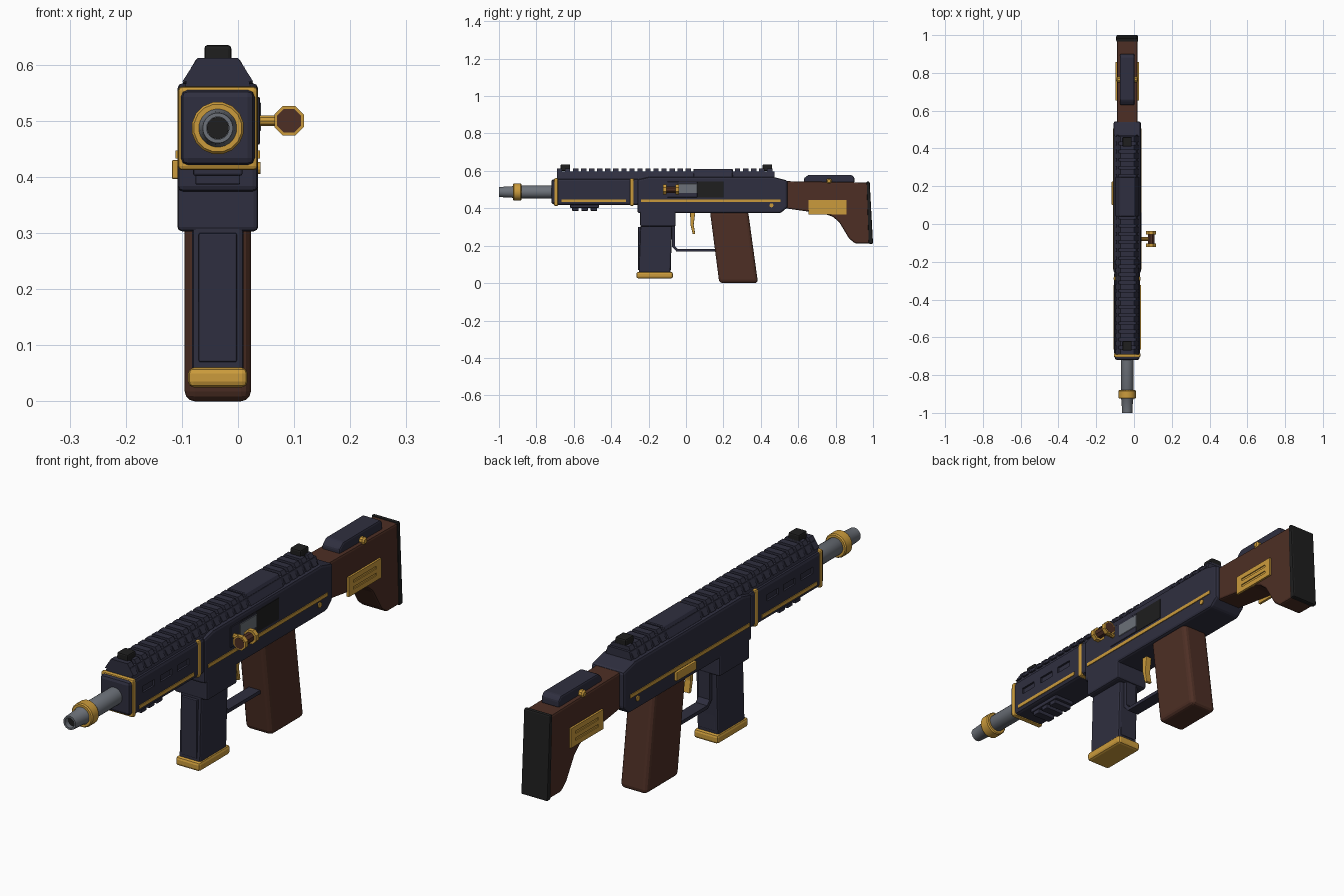
import bpy, bmesh, math
from mathutils import Vector

cube = bpy.data.objects.get("Cube")
if cube:
    bpy.data.objects.remove(cube, do_unlink=True)

CX = -0.036   # centre plane of the body
AXIS_Z = 0.487  # barrel height


def material(name, rgb):
    m = bpy.data.materials.new(name)
    m.use_nodes = True
    m.diffuse_color = (*rgb, 1)
    m.node_tree.nodes["Principled BSDF"].inputs["Base Color"].default_value = (*rgb, 1)
    return m


NAVY = material("navy", (0.028, 0.028, 0.05))
GOLD = material("gold", (0.6, 0.33, 0.045))
BROWN = material("brown wood", (0.075, 0.028, 0.018))
BLACK = material("black", (0.013, 0.013, 0.013))
STEEL = material("steel", (0.15, 0.165, 0.19))


def finish(name, bm, mat, bevel=0, segments=2):
    """Turn a bmesh into an object, rounding its edges if asked."""
    bmesh.ops.recalc_face_normals(bm, faces=bm.faces)
    if bevel:
        bmesh.ops.bevel(bm, geom=list(bm.edges), offset=bevel, segments=segments,
                        profile=0.5, affect='EDGES', clamp_overlap=True)
    mesh = bpy.data.meshes.new(name)
    bm.to_mesh(mesh)
    bm.free()
    mesh.materials.append(mat)
    ob = bpy.data.objects.new(name, mesh)
    bpy.context.collection.objects.link(ob)
    return ob


def prism(name, points, axis, a, b, mat, bevel=0, segments=2):
    """Extrude a side (y, z) profile along x, or a front (x, z) profile along y."""
    bm = bmesh.new()
    place = (lambda p, t: (t, *p)) if axis == 'X' else (lambda p, t: (p[0], t, p[1]))
    ends = [[bm.verts.new(place(p, t)) for p in points] for t in (a, b)]
    for end in ends:
        bm.faces.new(end)
    n = len(points)
    for i in range(n):
        j = (i + 1) % n
        bm.faces.new((ends[0][i], ends[0][j], ends[1][j], ends[1][i]))
    return finish(name, bm, mat, bevel, segments)


def box(name, x, y, z, mat, bevel=0, segments=2):
    pts = [(y[0], z[0]), (y[1], z[0]), (y[1], z[1]), (y[0], z[1])]
    return prism(name, pts, 'X', x[0], x[1], mat, bevel, segments)


def around(half):
    return (CX - half, CX + half)


def lathe(name, profile, origin, axis, sides, mat):
    """Spin (radius, distance) points about an axis; zero radius closes an end."""
    bm = bmesh.new()
    turn = Vector((0, 0, 1)).rotation_difference(Vector(axis)).to_matrix()
    rings = []
    for r, d in profile:
        ring = []
        for i in range(sides):
            t = math.tau * (i + 0.5) / sides
            v = turn @ Vector((r * math.cos(t), r * math.sin(t), d)) + Vector(origin)
            ring.append(bm.verts.new(v))
        rings.append(ring)
    for a, b in zip(rings, rings[1:]):
        for i in range(sides):
            j = (i + 1) % sides
            bm.faces.new((a[i], a[j], b[j], b[i]))
    bmesh.ops.remove_doubles(bm, verts=bm.verts, dist=1e-5)
    ob = finish(name, bm, mat)
    if sides > 12:
        bpy.ops.object.select_all(action='DESELECT')
        ob.select_set(True)
        bpy.context.view_layer.objects.active = ob
        bpy.ops.object.shade_smooth_by_angle(angle=math.radians(35))
    return ob


def cut(target, cutter):
    """Subtract a block and discard it."""
    cutter.hide_render = True
    mod = target.modifiers.new("cut", 'BOOLEAN')
    mod.object, mod.operation, mod.solver = cutter, 'DIFFERENCE', 'EXACT'
    bpy.context.view_layer.objects.active = target
    bpy.ops.object.modifier_apply(modifier=mod.name)
    bpy.data.objects.remove(cutter, do_unlink=True)


# Barrel with hollow muzzle and gold collar
muzzle = (CX, -1, AXIS_Z)
lathe("barrel", [(0, 0.05), (0.02, 0.05), (0.02, 0), (0.027, 0), (0.031, 0.07),
                 (0.034, 0.075), (0.034, 0.32), (0, 0.32)], muzzle, (0, 1, 0), 24, STEEL)
lathe("bore", [(0, 0.02), (0.0195, 0.02), (0.0195, 0.049), (0, 0.049)],
      muzzle, (0, 1, 0), 24, BLACK)
lathe("barrel_collar", [(0.03, 0.075), (0.043, 0.075), (0.047, 0.08), (0.047, 0.116),
                        (0.043, 0.121), (0.03, 0.121)], muzzle, (0, 1, 0), 16, GOLD)

# Handguard, nose and gold bands
handguard = box("handguard", around(0.069), (-0.695, -0.25), (0.417, 0.558), NAVY, 0.012)
box("handguard_nose", around(0.066), (-0.72, -0.67), (0.421, 0.555), NAVY, 0.013)
box("front_band", around(0.071), (-0.705, -0.684), (0.412, 0.561), GOLD, 0.007)
box("rear_band", around(0.0715), (-0.3, -0.278), (0.413, 0.56), GOLD, 0.007)
for side in (-1, 1):
    wall = CX + side * 0.069
    for y in (-0.605, -0.495, -0.39):
        cut(handguard, box("slot_cutter", (wall - 0.008, wall + 0.008),
                           (y - 0.036, y + 0.036), (0.488, 0.513), NAVY))

# Accessory rail under the handguard
box("lower_rail", around(0.044), (-0.62, -0.465), (0.402, 0.422), NAVY, 0.004)
for y in (-0.592, -0.542, -0.493):
    box("lower_rail_tooth", around(0.04), (y - 0.017, y + 0.017), (0.386, 0.405), NAVY, 0.003)

# Receiver and magazine well
prism("receiver", [(-0.26, 0.374), (0.505, 0.374), (0.543, 0.405), (0.543, 0.548),
                   (0.47, 0.567), (-0.2, 0.567), (-0.26, 0.553)],
      'X', CX - 0.072, CX + 0.072, NAVY, 0.01)
box("magazine_well", around(0.072), (-0.245, -0.055), (0.303, 0.4), NAVY, 0.008)


# Top rail: sloped base, raised teeth and a plain middle cover
def slope(bottom, top, z0, z1):
    return [(CX - bottom, z0), (CX + bottom, z0), (CX + top, z1), (CX - top, z1)]


prism("top_rail_base", slope(0.062, 0.047, 0.55, 0.597), 'Y', -0.69, 0.472, NAVY)
prism("top_rail_cover", slope(0.064, 0.038, 0.565, 0.611), 'Y', 0.04, 0.25, NAVY, 0.003, 1)
for first, count in ((-0.69, 17), (0.262, 5)):
    for i in range(count):
        y = first + i * 0.043
        prism("top_rail_tooth", slope(0.063, 0.036, 0.57, 0.612), 'Y', y, y + 0.028, NAVY)
for name, y in (("front_sight", -0.645), ("rear_sight", 0.435)):
    box(name, around(0.024), (y - 0.026, y + 0.026), (0.6, 0.635), BLACK, 0.006)

# Gold inlays and pins on both sides
for side in (-1, 1):
    wall = CX + side * 0.072
    for y in ((-0.24, 0.505), (-0.665, -0.322)):
        w = wall if y[1] > 0 else CX + side * 0.069
        box("side_stripe", (w - 0.003, w + 0.003), y, (0.433, 0.447), GOLD)
    lathe("receiver_pin", [(0, 0), (0.011, 0), (0.011, 0.004), (0, 0.004)],
          (wall, 0.457, 0.416), (side, 0, 0), 12, GOLD)

# Selector plate on one side
box("selector_plate", (-0.118, -0.105), (0.1, 0.225), (0.396, 0.43), GOLD, 0.003)
for z in (0.405, 0.419):
    box("selector_rib", (-0.118, -0.116), (0.11, 0.215), (z - 0.002, z + 0.002), GOLD)

# Ejection port, bolt and charging handle
wall = CX + 0.072
box("ejection_port", (wall - 0.01, wall + 0.002), (-0.04, 0.203), (0.458, 0.542), BLACK)
box("bolt_housing", (wall - 0.01, wall + 0.003), (-0.1, 0.062), (0.458, 0.542), NAVY, 0.002, 1)
box("bolt", (wall - 0.01, wall + 0.005), (-0.045, 0.062), (0.481, 0.533), STEEL, 0.002, 1)
lathe("handle_stem", [(0, 0), (0.01, 0), (0.01, 0.06), (0, 0.06)],
      (wall - 0.005, -0.08, 0.5), (1, 0, 0), 10, GOLD)
knob = (0.091, -0.08, 0.5)
lathe("handle_knob", [(0, -0.043), (0.023, -0.043), (0.019, -0.025), (0.019, 0.025),
                      (0.023, 0.043), (0, 0.043)], knob, (0, 1, 0), 8, BROWN)
for d in (-0.033, 0.033):
    lathe("handle_ring", [(0.012, d - 0.009), (0.0285, d - 0.009), (0.0285, d + 0.009),
                          (0.012, d + 0.009)], knob, (0, 1, 0), 8, GOLD)

# Magazine with gold floor plate
prism("magazine", [(-0.243, 0.32), (-0.073, 0.32), (-0.083, 0.05), (-0.253, 0.05)],
      'X', CX - 0.046, CX + 0.046, NAVY, 0.008)
box("magazine_rib", around(0.034), (-0.256, -0.08), (0.07, 0.3), NAVY, 0.003)
box("magazine_base", around(0.053), (-0.265, -0.07), (0.025, 0.06), GOLD, 0.01)

# Trigger and its guard
prism("trigger", [(0.022, 0.38), (0.05, 0.38), (0.041, 0.31), (0.05, 0.262),
                  (0.036, 0.262), (0.024, 0.31)], 'X', CX - 0.013, CX + 0.013, GOLD, 0.003)
prism("trigger_guard", [(-0.075, 0.31), (-0.06, 0.31), (-0.06, 0.2), (-0.045, 0.182),
                        (0.18, 0.182), (0.18, 0.168), (-0.05, 0.168), (-0.075, 0.195)],
      'X', CX - 0.025, CX + 0.025, NAVY)

# Pistol grip
prism("grip", [(0.128, 0.385), (0.332, 0.385), (0.385, 0), (0.178, 0)],
      'X', CX - 0.059, CX + 0.059, BROWN, 0.018, 3)

# Stock, butt pad and cheek rest
prism("stock", [(0.53, 0.545), (0.975, 0.538), (0.985, 0.212), (0.905, 0.212),
                (0.872, 0.238), (0.82, 0.325), (0.785, 0.355), (0.74, 0.37), (0.53, 0.4)],
      'X', CX - 0.054, CX + 0.054, BROWN, 0.008)
prism("butt_pad", [(0.965, 0.543), (0.982, 0.543), (1.0, 0.21), (0.976, 0.21)],
      'X', CX - 0.058, CX + 0.058, BLACK, 0.006)
prism("cheek_rest", [(0.63, 0.535), (0.9, 0.535), (0.9, 0.565), (0.885, 0.579),
                     (0.655, 0.579), (0.63, 0.56)], 'X', CX - 0.039, CX + 0.039, NAVY, 0.007)
for side in (-1, 1):
    lathe("cheek_bolt", [(0, 0), (0.015, 0), (0.015, 0.014), (0.009, 0.02), (0, 0.02)],
          (CX + side * 0.038, 0.765, 0.546), (side, 0, 0), 10, GOLD)
    # Slotted name-free plate
    s = CX + side * 0.057
    plate = box("stock_plate", (s - 0.005, s + 0.005), (0.655, 0.857), (0.368, 0.445), GOLD)
    for z in (0.393, 0.42):
        cut(plate, box("plate_cutter", (s + side * 0.001, s + side * 0.01),
                       (0.685, 0.828), (z - 0.005, z + 0.005), GOLD))
